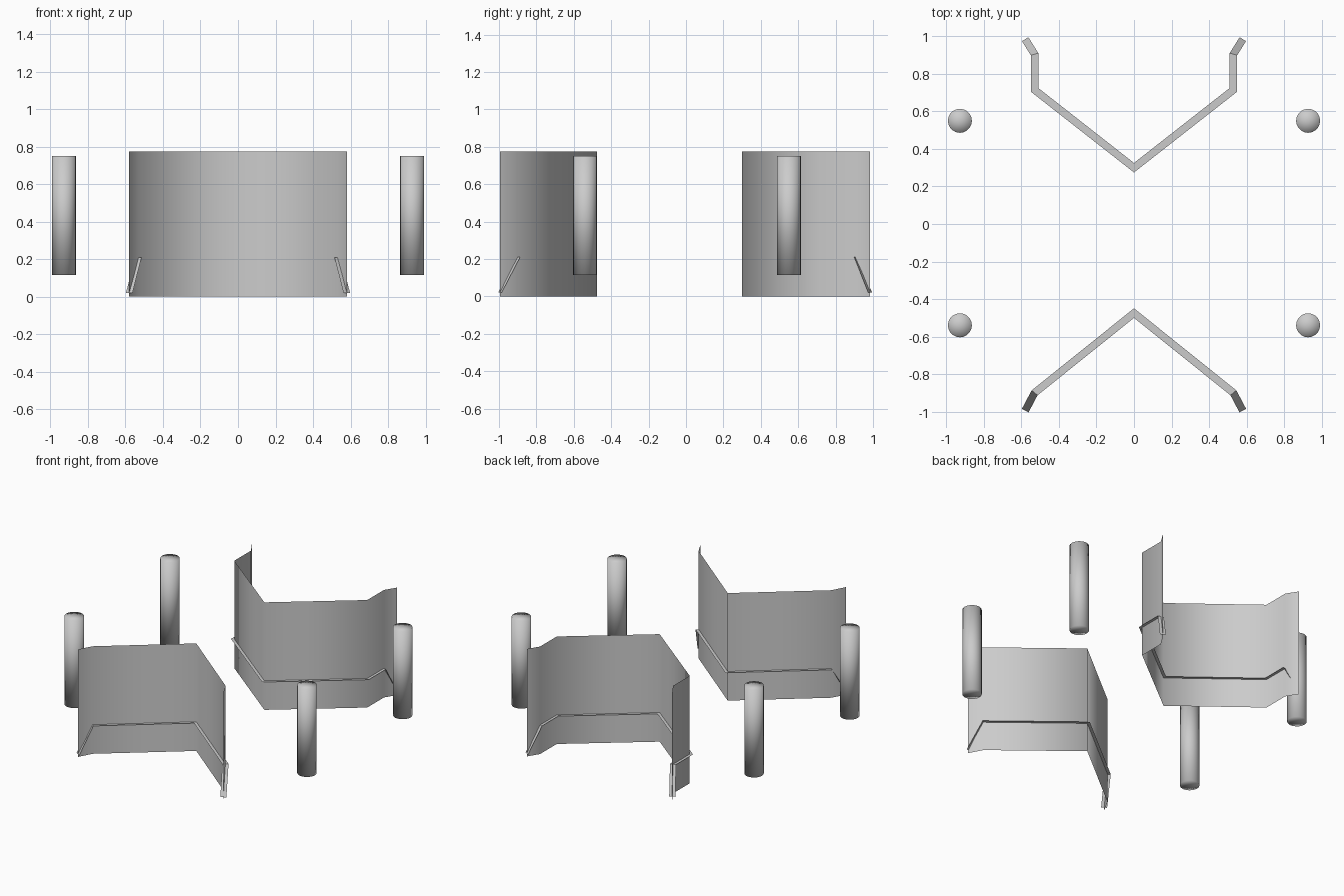
import bpy
import bmesh
from mathutils import Vector

cube = bpy.data.objects.get("Cube")
if cube:
    bpy.data.objects.remove(cube)


def make_material(name, color):
    mat = bpy.data.materials.new(name)
    mat.use_nodes = True
    mat.diffuse_color = color
    mat.node_tree.nodes["Principled BSDF"].inputs["Base Color"].default_value = color
    return mat


grey = make_material("light grey", (0.6, 0.6, 0.6, 1))


def add_object(name, bm, smooth):
    mesh = bpy.data.meshes.new(name)
    for face in bm.faces:
        face.smooth = smooth
    bm.to_mesh(mesh)
    bm.free()
    mesh.materials.append(grey)
    obj = bpy.data.objects.new(name, mesh)
    bpy.context.collection.objects.link(obj)
    return obj


def mirrored(half):
    """Complete a half path, given from the centre out, across x = 0."""
    return [Vector((-p[0], *p[1:])) for p in reversed(half[1:])] + [Vector(p) for p in half]


def strip(name, side_a, side_b, smooth):
    """Join two matching rows of points with quads."""
    bm = bmesh.new()
    rows = [[bm.verts.new(p) for p in side] for side in (side_a, side_b)]
    for i in range(len(side_a) - 1):
        bm.faces.new((rows[0][i], rows[0][i + 1], rows[1][i + 1], rows[1][i]))
    return add_object(name, bm, smooth)


def wall(name, half):
    path = mirrored(half)
    low = [Vector((p.x, p.y, 0)) for p in path]
    strip(name, low, [p + Vector((0, 0, WALL_TOP)) for p in low], True)


def ledge(name, half):
    """Flat ribbon with mitred corners that drops at its two ends."""
    path = mirrored(half)
    left, right = [], []
    for i, p in enumerate(path):
        before = (p - path[i - 1]).xy.normalized() if i else None
        after = (path[i + 1] - p).xy.normalized() if i < len(path) - 1 else None
        before, after = before or after, after or before
        tangent = (before + after).normalized()
        normal = Vector((-tangent.y, tangent.x, 0))
        offset = normal * LEDGE_HALF / tangent.dot(after)
        left.append(p + offset)
        right.append(p - offset)
    strip(name, right, left, False)


WALL_TOP = 0.775
LEDGE_HALF = 0.02
LEDGE_Z = 0.21
FOOT_Z = 0.02

# Folded walls and their ledges, from the centre fold outwards
folds = {
    "front": [(0, -0.475), (0.53, -0.9), (0.58, -0.995)],
    "back": [(0, 0.3), (0.53, 0.715), (0.53, 0.905), (0.58, 0.985)],
}
for side, half in folds.items():
    wall(side + "_wall", [(x, y, 0) for x, y in half])
    heights = [LEDGE_Z] * (len(half) - 1) + [FOOT_Z]
    ledge(side + "_ledge", [(x, y, z) for (x, y), z in zip(half, heights)])


# Four upright posts with softly shaded ends
def post(name, x, y, bottom=0.115, top=0.75, radius=0.064):
    bm = bmesh.new()
    bmesh.ops.create_cone(bm, cap_ends=True, cap_tris=True, segments=20,
                          radius1=radius, radius2=radius, depth=top - bottom)
    obj = add_object(name, bm, True)
    obj.location = (x, y, (top + bottom) / 2)


for end, y in (("front", -0.54), ("back", 0.55)):
    for side, x in (("left", 0.928), ("right", -0.928)):
        post(f"{end}_{side}_post", x, y)
